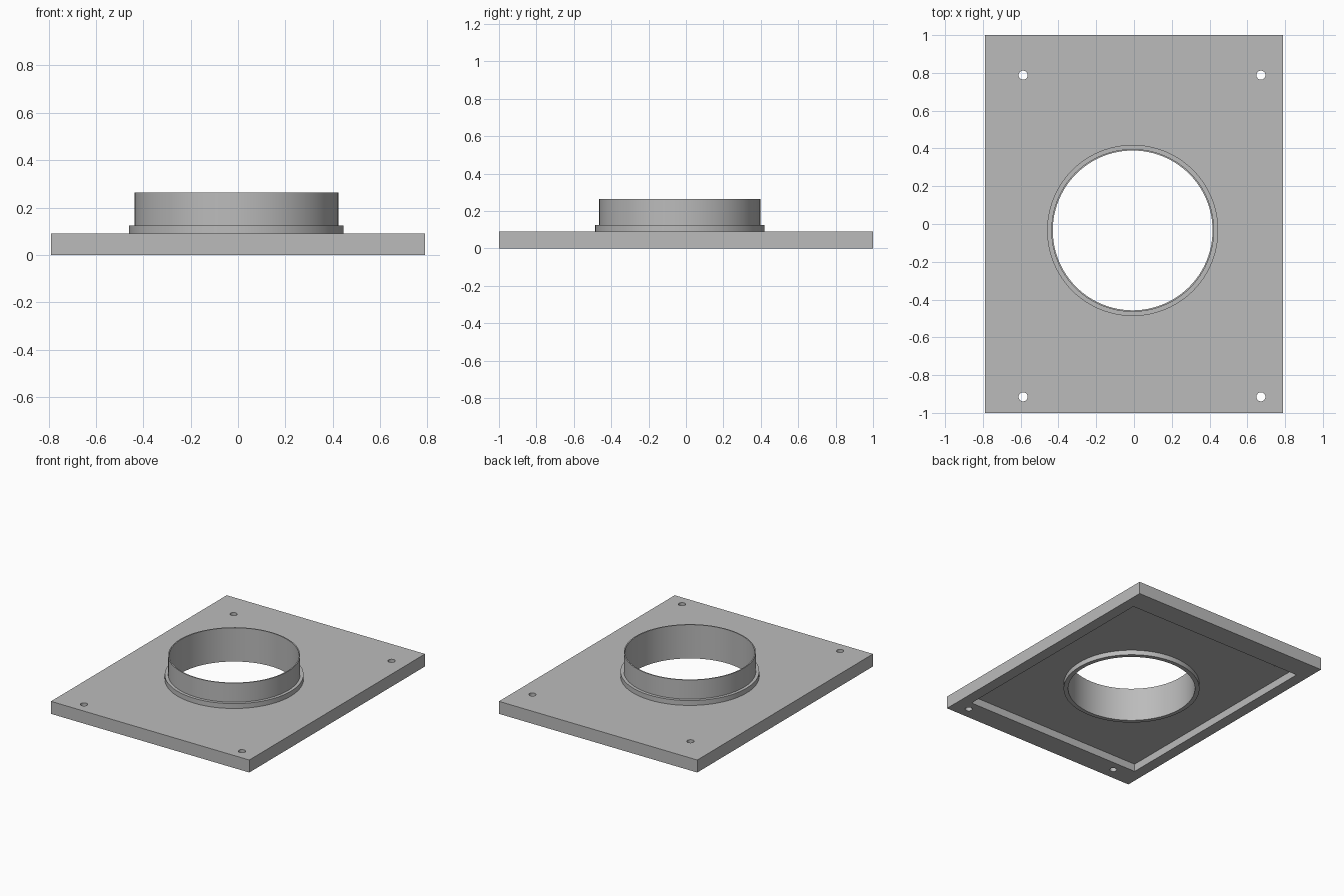
import bpy
import bmesh
from math import pi, radians
from mathutils import Matrix

if "Cube" in bpy.data.objects:
    bpy.data.objects.remove(bpy.data.objects["Cube"], do_unlink=True)

grey = bpy.data.materials.new("plain grey")
grey.use_nodes = True
grey.diffuse_color = (0.5, 0.5, 0.5, 1)
grey.node_tree.nodes["Principled BSDF"].inputs["Base Color"].default_value = grey.diffuse_color

WIDTH, LENGTH, THICK = 1.58, 2.0, 0.09
CEILING = 0.055                      # underside of the thin panel
CX, CY = -0.007, -0.034              # duct centre


def make_object(name, bm):
    bmesh.ops.recalc_face_normals(bm, faces=bm.faces)
    mesh = bpy.data.meshes.new(name)
    bm.to_mesh(mesh)
    bm.free()
    mesh.materials.append(grey)
    obj = bpy.data.objects.new(name, mesh)
    bpy.context.collection.objects.link(obj)
    return obj


def box(name, sx, sy, z0, z1):
    bm = bmesh.new()
    bmesh.ops.create_cube(bm, size=1, matrix=Matrix.Translation((0, 0, (z0 + z1) / 2))
                          @ Matrix.Diagonal((sx, sy, z1 - z0, 1)))
    return make_object(name, bm)


def cylinder(name, x, y, radius, sides):
    bm = bmesh.new()
    bmesh.ops.create_cone(bm, cap_ends=True, segments=sides, radius1=radius, radius2=radius,
                          depth=1, matrix=Matrix.Translation((x, y, 0)))
    return make_object(name, bm)


def smooth(obj):
    bpy.ops.object.select_all(action="DESELECT")
    obj.select_set(True)
    bpy.context.view_layer.objects.active = obj
    bpy.ops.object.shade_smooth_by_angle(angle=radians(30))


def cut(obj, cutter):
    mod = obj.modifiers.new("cut", "BOOLEAN")
    mod.operation, mod.solver, mod.object = "DIFFERENCE", "EXACT", cutter
    bpy.ops.object.select_all(action="DESELECT")
    bpy.context.view_layer.objects.active = obj
    obj.select_set(True)
    bpy.ops.object.modifier_apply(modifier=mod.name)
    bpy.data.objects.remove(cutter, do_unlink=True)


# Base plate with a hollow underside, duct opening and four screw holes
plate = box("base_plate", WIDTH, LENGTH, 0, THICK)
cut(plate, box("recess_cutter", 1.42, 1.68, -0.1, CEILING))
cut(plate, cylinder("opening_cutter", CX, CY, 0.44, 96))
for x in (-0.587, 0.672):
    for y in (-0.915, 0.788):
        cut(plate, cylinder("screw_hole_cutter", x, y, 0.024, 24))
smooth(plate)

# Duct collar: stepped ring turned around the duct axis
profile = [(0.423, 0.02), (0.453, 0.02), (0.453, 0.125), (0.431, 0.125),
           (0.431, 0.263), (0.423, 0.263)]
bm = bmesh.new()
verts = [bm.verts.new((CX + r, CY, z)) for r, z in profile]
edges = [bm.edges.new((a, b)) for a, b in zip(verts, verts[1:] + verts[:1])]
bmesh.ops.spin(bm, geom=verts + edges, cent=(CX, CY, 0), axis=(0, 0, 1),
               angle=2 * pi, steps=96, use_merge=True)
bmesh.ops.remove_doubles(bm, verts=bm.verts, dist=0.0001)
smooth(make_object("duct_collar", bm))
